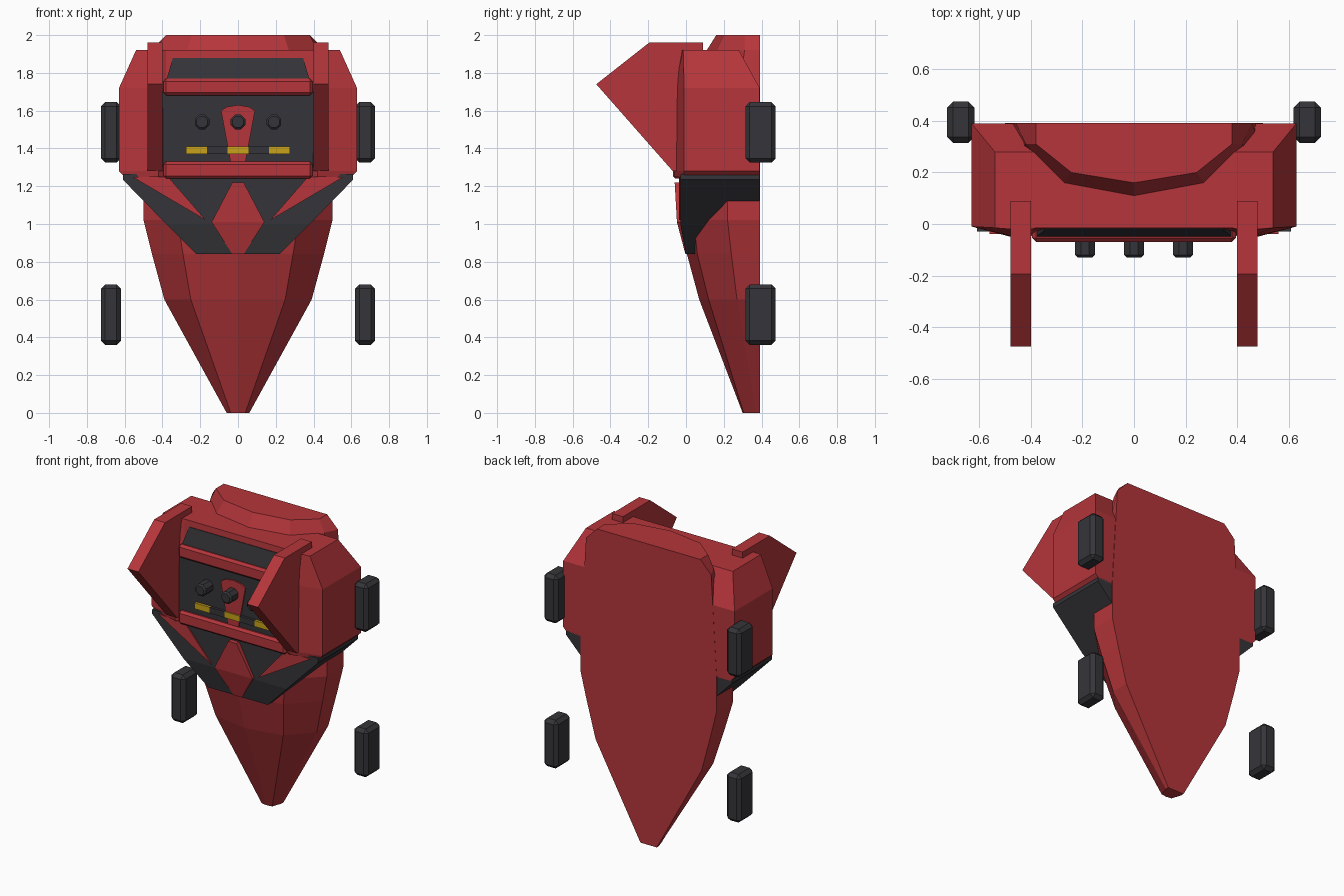
import bpy, bmesh, math
from mathutils import Matrix

cube = bpy.data.objects.get("Cube")
if cube:
    bpy.data.objects.remove(cube, do_unlink=True)


def material(name, rgb):
    m = bpy.data.materials.new(name)
    m.use_nodes = True
    m.diffuse_color = (*rgb, 1)
    m.node_tree.nodes["Principled BSDF"].inputs["Base Color"].default_value = (*rgb, 1)
    return m


RED = material("red", (0.46, 0.036, 0.043))
DARK = material("charcoal", (0.036, 0.036, 0.042))
YELLOW = material("yellow", (0.58, 0.36, 0.01))
BACK = 0.39


def finish(bm, name, mat):
    bmesh.ops.recalc_face_normals(bm, faces=bm.faces)
    mesh = bpy.data.meshes.new(name)
    bm.to_mesh(mesh)
    bm.free()
    mesh.materials.append(mat)
    ob = bpy.data.objects.new(name, mesh)
    bpy.context.collection.objects.link(ob)
    return ob


def loft(name, rings, mat):
    """Skin closed rings of equal length and cap both ends."""
    bm = bmesh.new()
    loops = [[bm.verts.new(p) for p in ring] for ring in rings]
    n = len(loops[0])
    for a, b in zip(loops, loops[1:]):
        for i in range(n):
            j = (i + 1) % n
            bm.faces.new((a[i], a[j], b[j], b[i]))
    bm.faces.new(loops[0])
    bm.faces.new(loops[-1])
    return finish(bm, name, mat)


def mirrored(half, z):
    """Close a half section (x, y) across x = 0 at height z."""
    other = [(-x, y) for x, y in reversed(half) if x > 0]
    return [(x, y, z) for x, y in half + other]


def plate(name, outline, front, back, mat):
    """Extrude an (x, z) outline along y."""
    return loft(name, [[(x, y, z) for x, z in outline] for y in (front, back)], mat)


def box(name, x, y, z, mat, bevel=0):
    """Box from (min, max) ranges with chamfered edges."""
    bm = bmesh.new()
    bmesh.ops.create_cube(bm, size=1)
    for v in bm.verts:
        v.co = [(r[0] + r[1]) / 2 + c * (r[1] - r[0]) for c, r in zip(v.co, (x, y, z))]
    if bevel:
        bmesh.ops.bevel(bm, geom=bm.edges[:], offset=bevel, segments=1, affect='EDGES')
    return finish(bm, name, mat)


# Long faceted hull: height, half width, back half width, centre y, mid y, side y
hull = [
    (0.0, 0.06, 0.06, 0.30, 0.305, 0.37),
    (0.6, 0.39, 0.39, 0.07, 0.12, 0.27),
    (0.84, 0.455, 0.455, 0.005, 0.06, 0.24),
    (1.02, 0.50, 0.50, -0.02, 0.04, 0.22),
    (1.25, 0.50, 0.50, -0.02, 0.04, 0.22),
    (1.92, 0.42, 0.46, 0.11, 0.16, 0.31),
    (2.0, 0.38, 0.38, 0.16, 0.20, 0.31),
]
loft("hull", [mirrored([(0, c), (0.64 * w, m), (w, s), (b, BACK + 0.003)], z)
              for z, w, b, c, m, s in hull], RED)

# Upper body: height, half width, centre y, shoulder y, side y, back y
torso = [
    (1.25, 0.60, -0.03, -0.06, -0.01, BACK),
    (1.28, 0.63, -0.03, -0.065, -0.01, BACK),
    (1.72, 0.63, -0.03, -0.06, -0.01, BACK),
    (1.92, 0.54, -0.015, -0.025, -0.015, 0.28),
]
loft("upper_body", [mirrored([(0.38, c), (0.42, f), (w, s), (w, b)], z)
                    for z, w, c, f, s, b in torso], RED)

# Dark tapered belt under the upper body
belt = [(0.84, 0.22, 0.0), (1.0, 0.38, -0.03), (1.235, 0.61, -0.03), (1.265, 0.61, -0.03)]
loft("belt", [mirrored([(w, f), (w, BACK)], z) for z, w, f in belt], DARK)

# Raised diamond and side triangles on the belt
diamond = [(0.84, 0.03, -0.003), (1.01, 0.14, -0.048), (1.22, 0.03, -0.06)]
loft("belt_diamond", [mirrored([(w, f), (w, f + 0.03)], z) for z, w, f in diamond], RED)
for side, s in (("left", 1), ("right", -1)):
    plate(side + "_belt_triangle", [(s * x, z) for x, z in
          [(0.56, 1.25), (0.37, 1.25), (0.17, 1.02)]], -0.038, -0.03, RED)

# Chest window, panel and the bars that frame it
loft("chest_window", [mirrored([(w, f), (w, 0.01)], z)
                      for z, w, f in [(1.76, 0.38, -0.05), (1.88, 0.345, -0.022)]], DARK)
box("chest_panel", (-0.4, 0.4), (-0.045, 0.0), (1.30, 1.70), DARK)
for name, z in (("upper_bar", (1.68, 1.77)), ("lower_bar", (1.24, 1.33))):
    box(name, (-0.395, 0.395), (-0.07, -0.005), z, RED, 0.015)

# Red wedge, dials and indicator strip on the chest panel
plate("chest_wedge", [(0.04, 1.33), (0.09, 1.60), (0.06, 1.62), (0, 1.63),
                      (-0.06, 1.62), (-0.09, 1.60), (-0.04, 1.33)], -0.053, -0.045, RED)
for i, name in enumerate(("right", "centre", "left")):
    bm = bmesh.new()
    bmesh.ops.create_cone(bm, cap_ends=True, segments=8, radius1=0.042, radius2=0.042,
                          depth=0.09, matrix=Matrix.Translation((0.19 * (i - 1), -0.085, 1.54))
                          @ Matrix.Rotation(math.pi / 2, 4, 'X') @ Matrix.Rotation(math.pi / 8, 4, 'Z'))
    rims = [e for e in bm.edges if all(v.co.y < -0.1 for v in e.verts)]
    bmesh.ops.bevel(bm, geom=rims, offset=0.01, segments=1, affect='EDGES')
    finish(bm, name + "_dial", DARK)
for i in range(5):
    x = (i - 2) * 0.11
    box("indicator_%d" % (i + 1), (x - 0.055, x + 0.055), (-0.062, -0.04), (1.37, 1.41),
        DARK if i % 2 else YELLOW)

# Paired shoulder fins and wheels
fin = [(0.09, 1.96), (0.09, 1.90), (-0.02, 1.88), (-0.02, 1.28),
       (-0.07, 1.28), (-0.475, 1.74), (-0.195, 1.96)]
for side, s in (("left", 1), ("right", -1)):
    loft(side + "_fin", [[(s * x, y, z) for y, z in fin] for x in (0.4, 0.48)], RED)
    for level, z in (("upper", 1.485), ("lower", 0.52)):
        box(side + "_" + level + "_wheel", sorted((s * 0.62, s * 0.725)), (0.315, 0.475),
            (z - 0.16, z + 0.16), DARK, 0.022)
